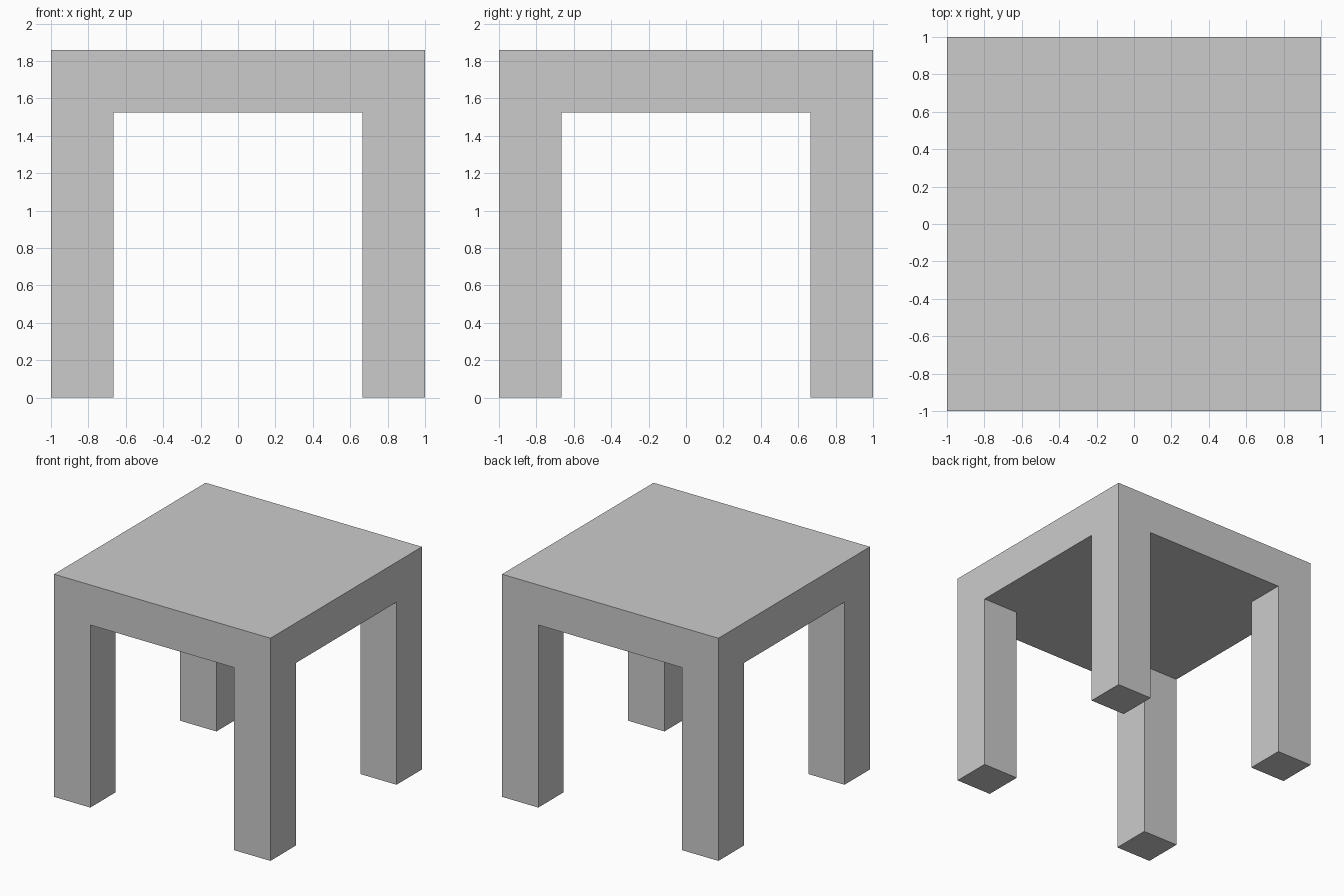
import bpy
import bmesh
from mathutils import Matrix, Vector

if "Cube" in bpy.data.objects:
    bpy.data.objects.remove(bpy.data.objects["Cube"])

HALF = 1.0        # half width of the square top
HEIGHT = 1.86     # overall height
UNDERSIDE = 1.525 # bottom of the thick top
INNER = 0.665     # inner edge of the legs

bm = bmesh.new()

# Thick square top
thick = HEIGHT - UNDERSIDE
place = Matrix.Translation((0, 0, UNDERSIDE + thick / 2)) @ Matrix.Diagonal((2 * HALF, 2 * HALF, thick, 1))
bmesh.ops.create_cube(bm, size=1, matrix=place)

# Slice the top along the inner edges of the legs
for axis in ((1, 0, 0), (0, 1, 0)):
    for offset in (-INNER, INNER):
        bmesh.ops.bisect_plane(bm, geom=bm.verts[:] + bm.edges[:] + bm.faces[:],
                               plane_co=Vector(axis) * offset, plane_no=axis)

# Four square legs drawn down from the corner cells of the underside
bm.normal_update()
corners = []
for f in bm.faces:
    c = f.calc_center_median()
    if f.normal.z < -0.9 and abs(c.x) > INNER and abs(c.y) > INNER:
        corners.append(f)
feet = bmesh.ops.extrude_discrete_faces(bm, faces=corners)["faces"]
for f in feet:
    for v in f.verts:
        v.co.z = 0

# Merge the coplanar slices into clean flat faces
bmesh.ops.dissolve_limit(bm, angle_limit=0.01, verts=bm.verts[:], edges=bm.edges[:])
bmesh.ops.recalc_face_normals(bm, faces=bm.faces[:])

mesh = bpy.data.meshes.new("table")
bm.to_mesh(mesh)
bm.free()
bpy.context.collection.objects.link(bpy.data.objects.new("table", mesh))
